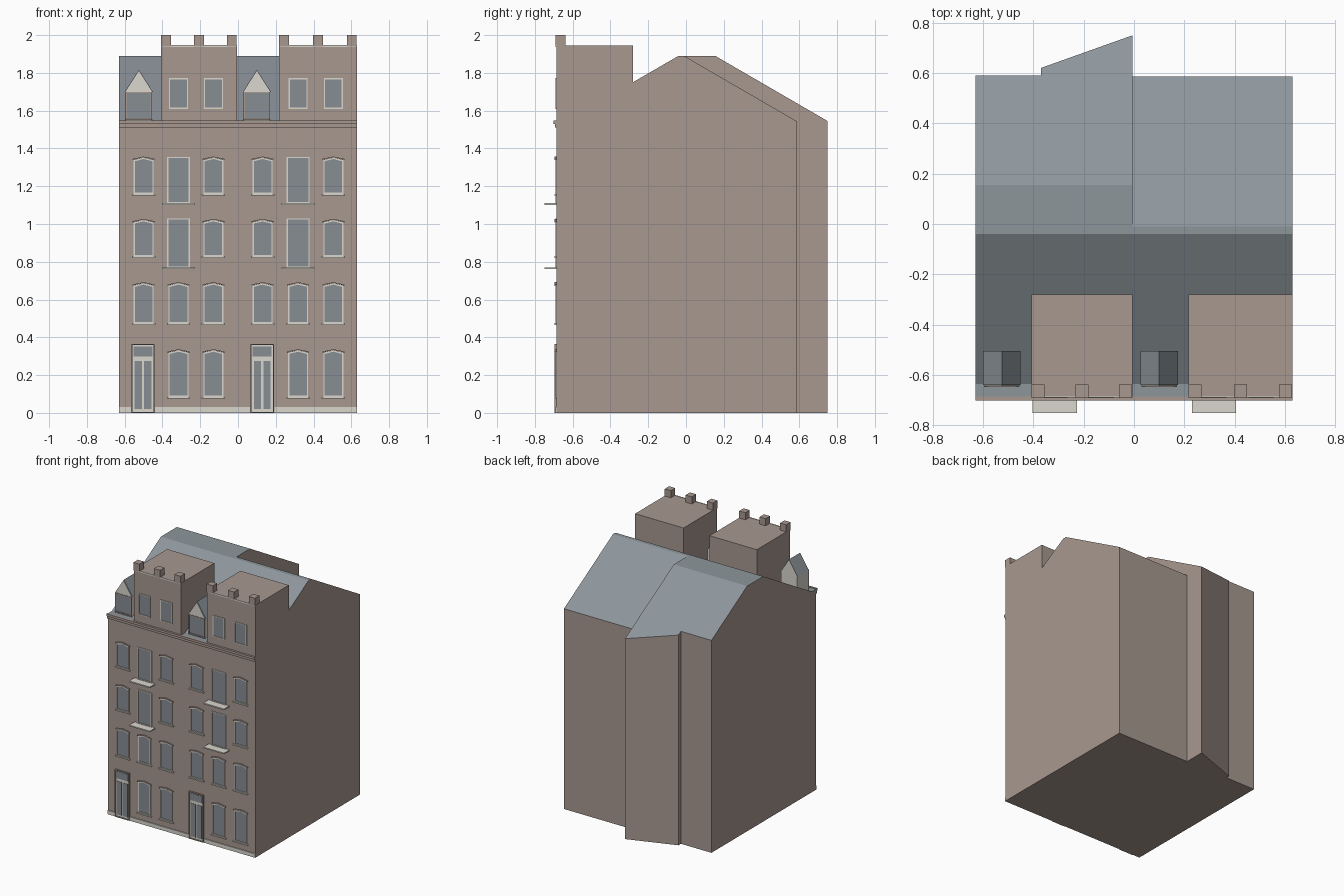
import bpy, bmesh

cube = bpy.data.objects.get("Cube")
if cube:
    bpy.data.objects.remove(cube, do_unlink=True)


def material(name, rgb):
    m = bpy.data.materials.new(name)
    m.use_nodes = True
    m.diffuse_color = (*rgb, 1)
    m.node_tree.nodes["Principled BSDF"].inputs["Base Color"].default_value = (*rgb, 1)
    return m


BRICK = material("brown_brick", (0.39, 0.315, 0.28))
SLATE = material("grey_slate", (0.27, 0.305, 0.33))
GLASS = material("blue_grey_glass", (0.245, 0.27, 0.295))
STONE = material("pale_stone", (0.70, 0.68, 0.62))

FRONT, EAVE, RIDGE = -0.685, 1.545, 1.89
SLOPE = 0.58


def finish(name, bm, *mats):
    bmesh.ops.recalc_face_normals(bm, faces=bm.faces[:])
    mesh = bpy.data.meshes.new(name)
    if len(mats) > 1:  # second material goes on upward faces
        for f in bm.faces:
            f.material_index = int(f.normal.z > 0.2)
    bm.to_mesh(mesh)
    bm.free()
    for m in mats:
        mesh.materials.append(m)
    ob = bpy.data.objects.new(name, mesh)
    bpy.context.collection.objects.link(ob)
    return ob


def loft(name, sections, *mats, closed=False):
    """Skin matching loops of points; caps the ends unless closed."""
    bm = bmesh.new()
    rows = [[bm.verts.new(p) for p in s] for s in sections]
    n = len(rows[0])
    pairs = list(zip(rows, rows[1:]))
    if closed:
        pairs.append((rows[-1], rows[0]))
    else:
        bm.faces.new(rows[0])
        bm.faces.new(rows[-1])
    for a, b in pairs:
        for i in range(n):
            j = (i + 1) % n
            bm.faces.new((a[i], a[j], b[j], b[i]))
    flat = [f for f in bm.faces if f.calc_area() < 1e-6]
    bmesh.ops.delete(bm, geom=flat, context="FACES")
    bmesh.ops.remove_doubles(bm, verts=bm.verts[:], dist=1e-5)
    return finish(name, bm, *mats)


def plate(name, outline, y0, y1, mat):
    return loft(name, [[(x, y, z) for x, z in outline] for y in (y0, y1)], mat)


def ring(name, outer, inner, y0, y1, mat):
    loops = ((outer, y0), (outer, y1), (inner, y1), (inner, y0))
    return loft(name, [[(x, y, z) for x, z in o] for o, y in loops], mat, closed=True)


def box(name, x0, x1, y0, y1, z0, z1, mat):
    return plate(name, [(x0, z0), (x1, z0), (x1, z1), (x0, z1)], y0, y1, mat)


def arch(x, w, z0, z1, rise):
    h = w / 2
    return [(x - h, z0), (x + h, z0), (x + h, z1 - rise), (x, z1), (x - h, z1 - rise)]


def house(name, stations, flat_end):
    """Gabled body whose rear wall depth varies along x."""
    sections = []
    for x, back in stations:
        back_z = RIDGE - SLOPE * (back - flat_end)
        profile = [(FRONT, 0), (FRONT, EAVE), (-0.635, EAVE), (-0.04, RIDGE),
                   (flat_end, RIDGE), (back, back_z), (back, 0)]
        sections.append([(x, y, z) for y, z in profile])
    loft(name, sections, BRICK, SLATE)


# Main bodies
house("left_body", [(-0.63, 0.59), (-0.37, 0.59), (-0.37, 0.62), (-0.005, 0.75)], 0.155)
house("right_body", [(-0.005, 0.587), (0.63, 0.587)], -0.01)


def window(x, z0, z1, w=0.105, rise=0.012, sill=True):
    t = 0.006
    ring("window_frame", arch(x, w, z0, z1, rise),
         arch(x, w - 2 * t, z0 + t, z1 - t, rise), FRONT + 0.002, FRONT - 0.007, STONE)
    plate("window_pane", arch(x, w - t, z0, z1 - t / 2, rise), FRONT, FRONT - 0.002, GLASS)
    if rise:  # shallow pointed lintel
        h = w / 2 + 0.006
        low, top = z1 - rise, z1 + 0.007
        plate("window_lintel", [(x - h, low), (x, z1), (x + h, low),
                                (x + h, top - rise), (x, top), (x - h, top - rise)],
              FRONT + 0.002, FRONT - 0.011, BRICK)
    if sill:
        box("window_sill", x - 0.062, x + 0.062, FRONT - 0.012, FRONT, z0 - 0.009, z0, STONE)


def door(x):
    w, top = 0.124, 0.365
    ring("door_surround", arch(x, w, 0, top, 0), arch(x, w - 0.012, 0.006, top - 0.006, 0),
         FRONT + 0.002, FRONT - 0.01, BRICK)
    box("door_frame", x - w / 2, x + w / 2, FRONT - 0.002, FRONT, 0, top - 0.003, STONE)
    for side in (-1, 1):
        a, b = sorted((x + side * 0.006, x + side * 0.044))
        box("door_panel", a, b, FRONT - 0.005, FRONT, 0.02, 0.275, GLASS)
    box("door_transom", x - 0.05, x + 0.05, FRONT - 0.005, FRONT, 0.298, 0.352, GLASS)


def dormer(x):
    y0, y1, w, wall, peak = -0.64, -0.505, 0.07, 1.70, 1.81
    box("dormer_walls", x - w, x + w, y0, y1, EAVE, wall, STONE)
    plate("dormer_gable", [(x - w, wall), (x + w, wall), (x, peak)], y0 - 0.004, y1, STONE)
    for side in (-1, 1):
        edge = x + side * w
        plate("dormer_roof", [(edge, wall), (x, peak), (x, peak + 0.006),
                              (edge + side * 0.004, wall)], y0, y1, SLATE)
    box("dormer_pane", x - w + 0.006, x + w - 0.006, y0 - 0.004, y0, EAVE + 0.015, wall - 0.005, GLASS)
    ring("dormer_frame", arch(x, 2 * w, EAVE + 0.005, wall, 0),
         arch(x, 2 * w - 0.014, EAVE + 0.014, wall - 0.007, 0), y0, y0 - 0.008, BRICK)


# Facade of each house, repeated along the street
for start, end in ((-0.63, -0.005), (-0.005, 0.63)):
    cols = [start + d for d in (0.13, 0.315, 0.5)]
    if start > -0.1:
        cols = [0.13, 0.318, 0.505]
    mid = cols[1]
    door(start + 0.127 if start < -0.1 else 0.128)
    for x in cols[1:]:
        window(x, 0.085, 0.33)
        window(x, 1.61, 1.772, 0.1, 0, False)
    for x in cols:
        window(x, 0.475, 0.685)
    for z in (0.83, 1.16):
        window(cols[0], z, z + 0.19)
        window(cols[2], z, z + 0.19)
    for z, top in ((0.77, 1.03), (1.11, 1.355)):
        window(mid, z, top, 0.12, 0, False)
        box("balcony_slab", mid - 0.088, mid + 0.088, -0.75, FRONT, z - 0.009, z, STONE)

    # Attic block with coping and battlements
    left = start + 0.222
    box("attic_block", left, end, FRONT, -0.28, EAVE - 0.02, 1.945, BRICK)
    box("attic_coping", left, end, FRONT - 0.005, FRONT, 1.937, 1.947, STONE)
    for x in (left + 0.026, (left + end) / 2, end - 0.028):
        box("battlement", x - 0.026, x + 0.026, FRONT - 0.006, -0.638, 1.94, 2.0, BRICK)
    dormer(start + 0.105)

# Cornice and plinth
box("cornice_lower", -0.63, 0.63, FRONT - 0.008, FRONT, 1.51, 1.53, BRICK)
box("cornice_upper", -0.63, 0.63, FRONT - 0.016, FRONT, 1.53, EAVE + 0.003, BRICK)
for a, b in ((-0.63, -0.567), (-0.44, 0.064), (0.192, 0.63)):
    box("plinth", a, b, FRONT - 0.006, FRONT, 0, 0.03, STONE)
